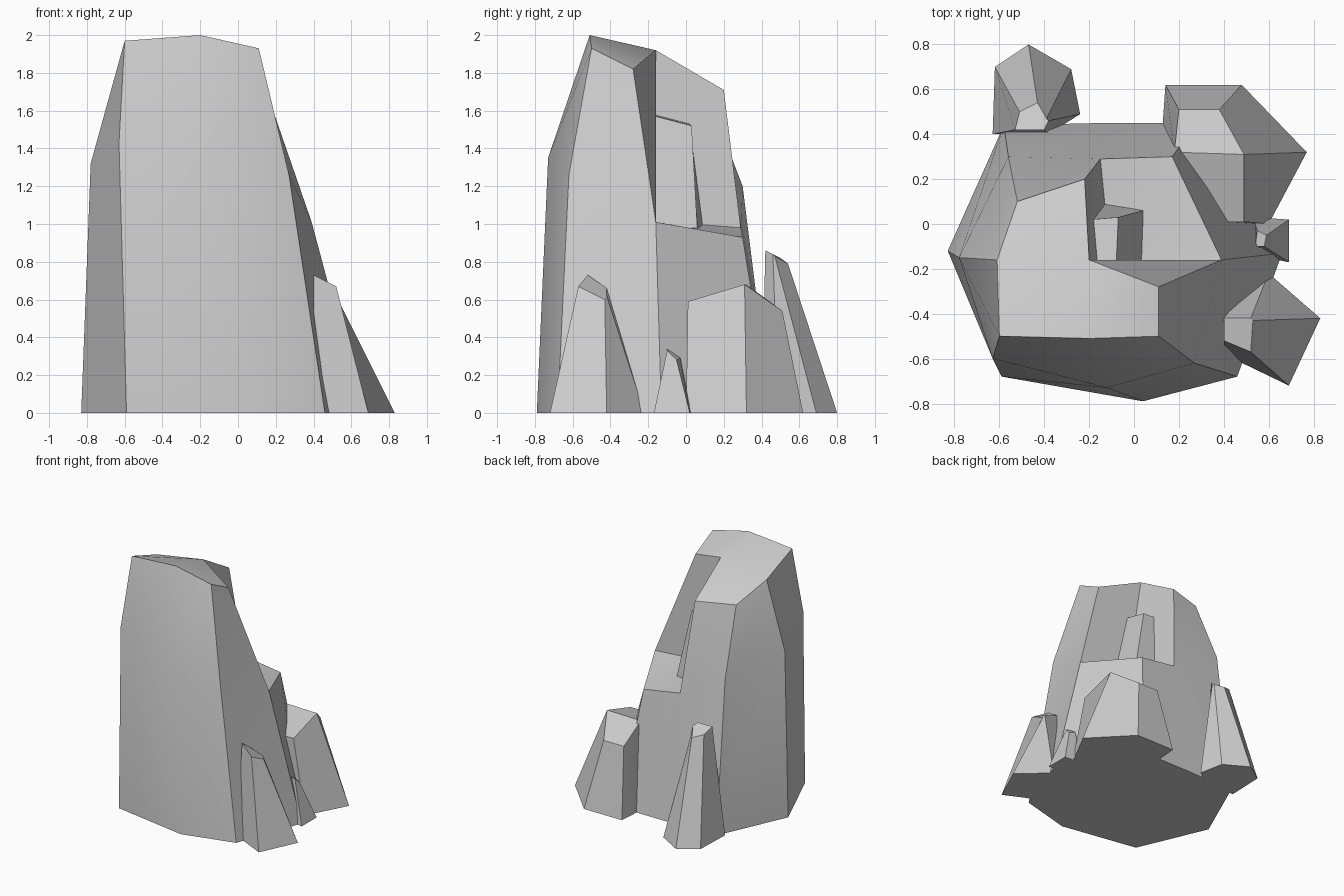
import bpy, bmesh, math

if "Cube" in bpy.data.objects:
    bpy.data.objects.remove(bpy.data.objects["Cube"])


def build(name, rings, skip=(), extra_verts=(), extra_faces=(), cap=None):
    """Loft closed rings (base first) into a faceted stone."""
    n = len(rings[0])
    bm = bmesh.new()
    v = [bm.verts.new(p) for ring in rings for p in ring]
    v += [bm.verts.new(p) for p in extra_verts]
    last = (len(rings) - 1) * n
    for r in range(len(rings) - 1):
        for j in range(n):
            if (r, j) not in skip:
                k = (j + 1) % n
                bm.faces.new([v[r * n + j], v[r * n + k],
                              v[(r + 1) * n + k], v[(r + 1) * n + j]])
    bm.faces.new([v[j] for j in reversed(range(n))])
    for f in (cap or [range(n)]):
        bm.faces.new([v[last + j] for j in f])
    for f in extra_faces:
        bm.faces.new([v[i] for i in f])
    bmesh.ops.recalc_face_normals(bm, faces=bm.faces)
    me = bpy.data.meshes.new(name)
    bm.to_mesh(me)
    bm.free()
    ob = bpy.data.objects.new(name, me)
    bpy.context.collection.objects.link(ob)
    bpy.ops.object.select_all(action='DESELECT')
    ob.select_set(True)
    bpy.context.view_layer.objects.active = ob
    bpy.ops.object.shade_smooth_by_angle(angle=math.radians(30))
    return ob


def ground(pts):
    return [(x, y, 0) for x, y in pts]


# Main rock: base, shoulder and summit rings; back right is cut out as a notch
base = ground([(-.59, -.68), (.04, -.79), (.46, -.68), (.66, -.13),
               (.28, .45), (-.15, .45), (-.58, .44), (-.83, -.12)])
shoulder = [(-.63, -.60, 1.43), (-.12, -.73, 1.35), (.27, -.62, 1.26), (.39, -.16, 1.01),
            (.17, .30, .93), (-.15, .29, .98), (-.56, .30, 1.20), (-.78, -.15, 1.32)]
summit = [(-.60, -.50, 1.97), (-.20, -.51, 2.0), (.11, -.50, 1.93), (.11, -.28, 1.82),
          (-.20, -.16, 1.92), (-.22, .20, 1.71), (-.52, .10, 1.72), (-.61, -.16, 1.85)]
build("main_rock", [base, shoulder, summit], skip={(1, 3), (1, 4)},
      extra_verts=[(-.10, -.21, 1.02)],
      extra_faces=[(11, 12, 24), (12, 13, 24), (11, 24, 20, 19), (24, 13, 21, 20)],
      cap=[(0, 1, 4, 7), (1, 2, 3, 4), (4, 5, 6, 7)])

# Step block standing in the notch
build("notch_block",
      [[(-.20, -.23, .98), (.04, -.21, .98), (.04, .06, .98), (-.13, .09, .98)],
       [(-.20, -.24, 1.60), (-.08, -.20, 1.58), (-.07, .03, 1.52), (-.19, .02, 1.53)]])

# Big boulder, back right, with a ridged top
build("back_boulder",
      [ground([(.13, 0), (.60, 0), (.77, .32), (.48, .62), (.14, .62), (.12, .33)]),
       [(.20, .01, .59), (.49, .01, .59), (.49, .31, .68),
        (.38, .51, .54), (.20, .51, .54), (.18, .32, .68)]],
      cap=[(0, 1, 2, 5), (2, 3, 4, 5)])

# Leaning shard, front right
build("front_shard",
      [ground([(.40, -.58), (.69, -.72), (.83, -.42), (.60, -.22), (.40, -.30)]),
       [(.40, -.52, .73), (.52, -.57, .67), (.53, -.43, .60),
        (.52, -.42, .62), (.40, -.42, .66)]])

# Small chip, right
build("small_chip",
      [ground([(.53, -.14), (.69, -.17), (.69, .02), (.53, .03)]),
       [(.54, -.10, .34), (.58, -.10, .33), (.59, -.05, .28), (.55, -.03, .29)]])

# Pointed shard, back left
build("back_shard",
      [ground([(-.63, .40), (-.38, .40), (-.24, .49), (-.28, .69), (-.47, .80), (-.62, .70)]),
       [(-.53, .42, .86), (-.40, .42, .86), (-.38, .46, .84),
        (-.39, .47, .83), (-.43, .54, .79), (-.51, .50, .82)]])
